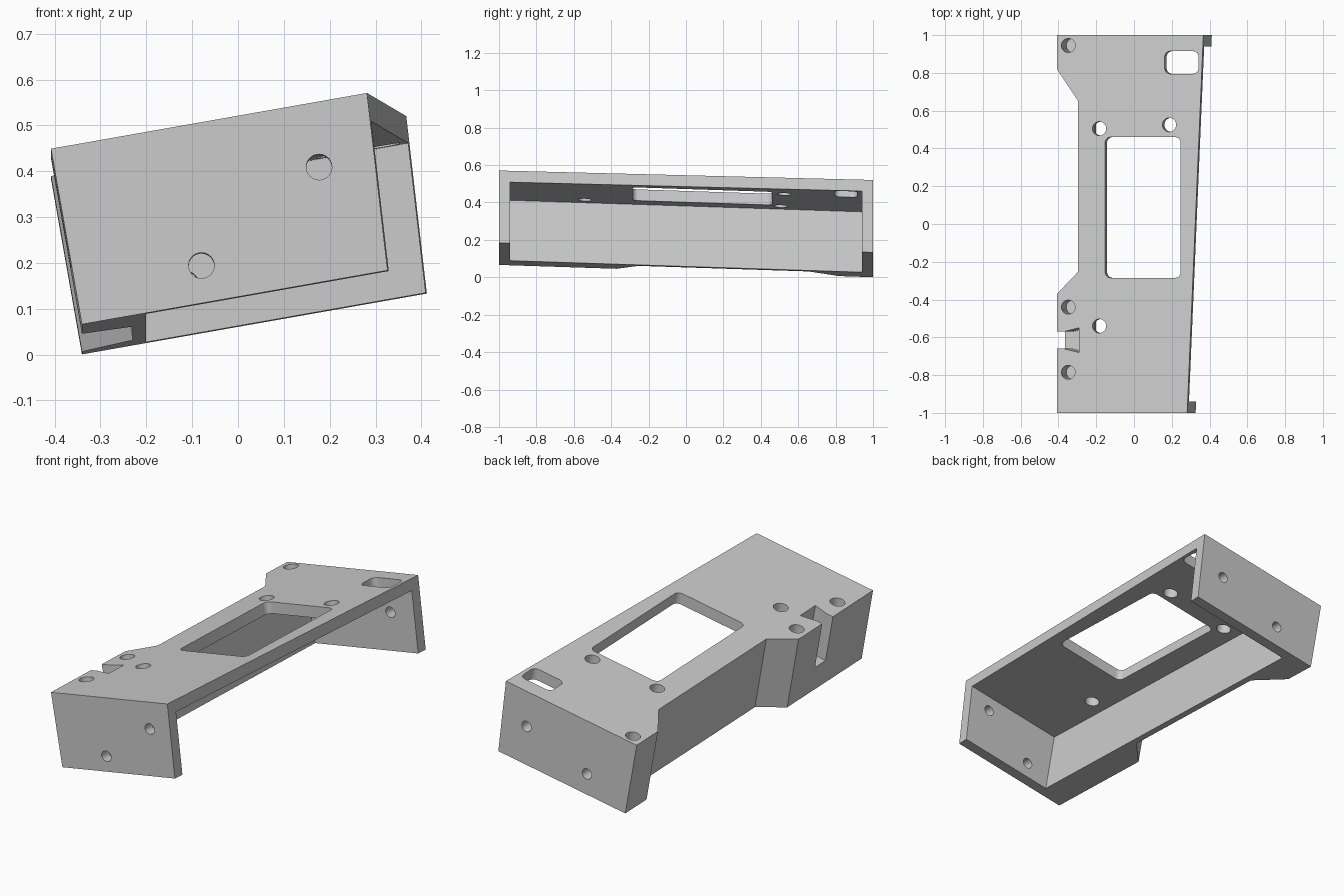
import bpy, bmesh, math
from mathutils import Matrix

cube = bpy.data.objects.get("Cube")
if cube:
    bpy.data.objects.remove(cube, do_unlink=True)

# Local frame: x across the plate, y along it, z = 0 on the top face
DEPTH = 0.389
PLATE = 0.061
END = 0.94

grey = bpy.data.materials.new("plain grey")
grey.use_nodes = True
COLOUR = (0.6, 0.6, 0.6, 1)
grey.diffuse_color = COLOUR
grey.node_tree.nodes["Principled BSDF"].inputs["Base Color"].default_value = COLOUR


def prism(name, outline, low, high, along_y=False):
    """Extrude a plan outline upward, or an (x, z) outline along y."""
    bm = bmesh.new()
    if along_y:
        verts = [bm.verts.new((a, low, b)) for a, b in outline]
        direction = (0, high - low, 0)
    else:
        verts = [bm.verts.new((a, b, low)) for a, b in outline]
        direction = (0, 0, high - low)
    face = bm.faces.new(verts)
    top = bmesh.ops.extrude_face_region(bm, geom=[face])["geom"]
    bmesh.ops.translate(bm, vec=direction,
                        verts=[v for v in top if isinstance(v, bmesh.types.BMVert)])
    bmesh.ops.recalc_face_normals(bm, faces=bm.faces[:])
    mesh = bpy.data.meshes.new(name)
    bm.to_mesh(mesh)
    bm.free()
    obj = bpy.data.objects.new(name, mesh)
    bpy.context.collection.objects.link(obj)
    mesh.materials.append(grey)
    return obj


def circle(cx, cy, radius, count=32):
    return [(cx + radius * math.cos(math.tau * i / count),
             cy + radius * math.sin(math.tau * i / count)) for i in range(count)]


def rounded(x0, x1, y0, y1, r=0.03, steps=6):
    """Rounded rectangle outline."""
    corners = [(x1 - r, y1 - r), (x0 + r, y1 - r), (x0 + r, y0 + r), (x1 - r, y0 + r)]
    points = []
    for k, (cx, cy) in enumerate(corners):
        for i in range(steps + 1):
            a = math.pi / 2 * (k + i / steps)
            points.append((cx + r * math.cos(a), cy + r * math.sin(a)))
    return points


# Solid body with a waisted left side and a tapering right side
body = prism("tilted_bracket",
             [(0, -1), (0.7, -1), (0.787, 1), (0, 1), (0, 0.82),
              (0.112, 0.655), (0.112, -0.255), (0, -0.37)], -DEPTH, 0)
for v in body.data.vertices:
    if v.co.z < -0.1 and v.co.x > 0.5:
        v.co.x -= 0.023

# Hollow underside, open to the right
cutters = [prism("pocket_cutter", [(0.142, -END), (1, -END), (1, END), (0.142, END)],
                 -0.6, -PLATE)]

# Windows through the top plate
cutters.append(prism("large_window_cutter", rounded(0.259, 0.665, -0.285, 0.46), -0.2, 0.1))
cutters.append(prism("small_window_cutter", rounded(0.579, 0.761, 0.795, 0.915), -0.2, 0.1))

# Through holes in the plate
for x, y in [(0.228, 0.505), (0.604, 0.525), (0.228, -0.54)]:
    cutters.append(prism("plate_hole_cutter", circle(x, y, 0.037), -0.2, 0.1))

# Blind holes in the left wall
for y in (0.945, -0.44, -0.785):
    cutters.append(prism("blind_hole_cutter", circle(0.061, y, 0.037), -0.15, 0.1))

# Flared slot in the left wall
cutters.append(prism("slot_cutter",
                     [(-0.05, -0.66), (0.038, -0.66), (0.119, -0.68),
                      (0.119, -0.55), (0.038, -0.57), (-0.05, -0.57)], -0.25, 0.1))

# Holes through the end plates
for x, z, side in [(0.569, -0.141, -1), (0.279, -0.308, -1),
                   (0.63, -0.186, 1), (0.25, -0.28, 1)]:
    cutters.append(prism("end_hole_cutter", circle(x, z, 0.028),
                         side - 0.1, side + 0.1, along_y=True))

for cutter in cutters:
    cutter.hide_render = True
    mod = body.modifiers.new("cut", "BOOLEAN")
    mod.operation = "DIFFERENCE"
    mod.solver = "EXACT"
    mod.object = cutter

# Bake the cuts, then drop the cutters
bpy.context.view_layer.update()
graph = bpy.context.evaluated_depsgraph_get()
mesh = bpy.data.meshes.new_from_object(body.evaluated_get(graph))
body.modifiers.clear()
body.data = mesh
for cutter in cutters:
    bpy.data.objects.remove(cutter, do_unlink=True)
mesh.materials.clear()
mesh.materials.append(grey)

# Tilt sideways and let the part fall gently toward the back
tilt = Matrix.Rotation(math.radians(-10), 4, "Y")
fall = Matrix.Identity(4)
fall[2][1] = -0.0328
mesh.transform(Matrix.Translation((-0.408, 0, 0.4165)) @ fall @ tilt)

bpy.ops.object.select_all(action="DESELECT")
body.select_set(True)
bpy.context.view_layer.objects.active = body
bpy.ops.object.shade_smooth_by_angle(angle=math.radians(25))
